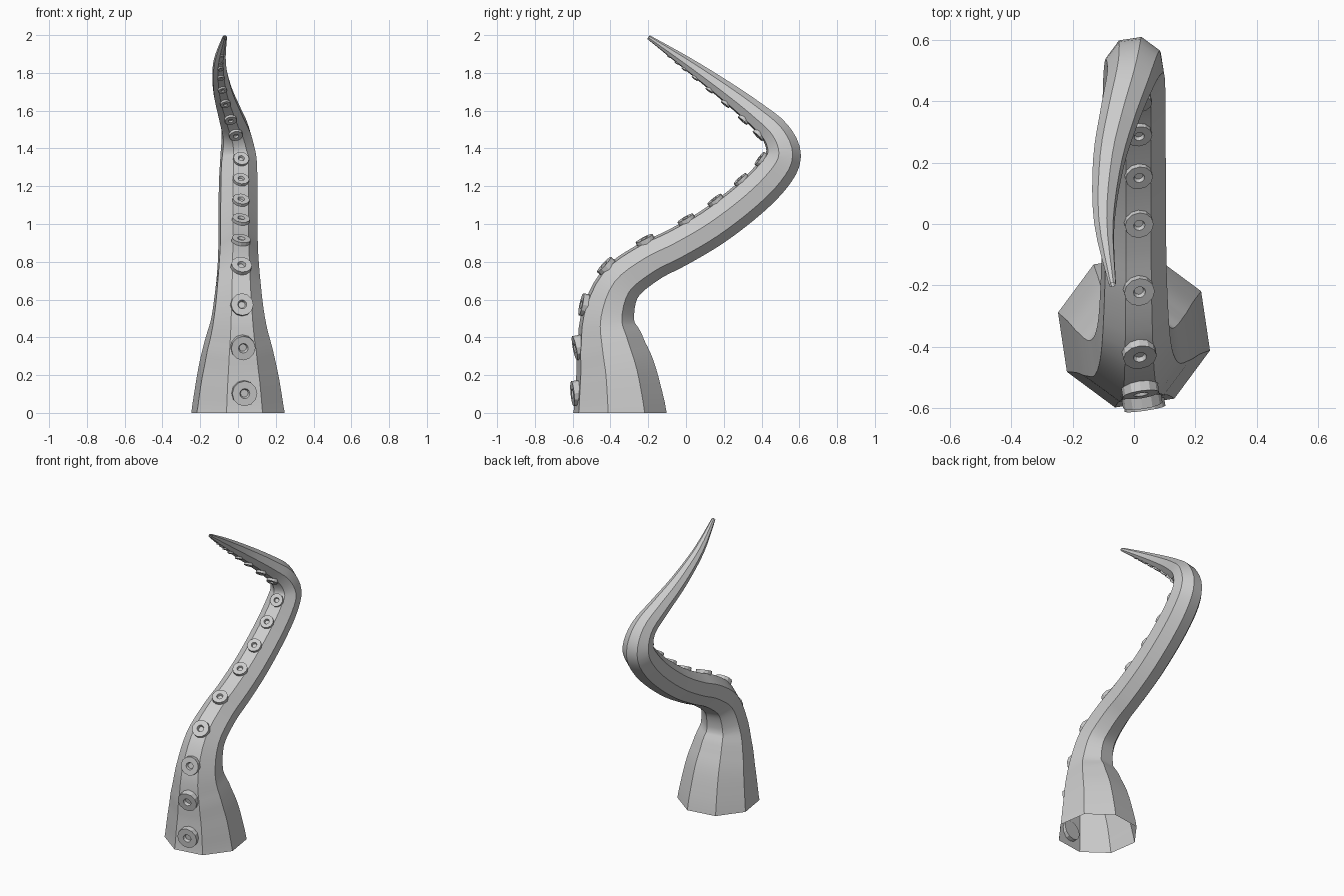
import bpy, bmesh, math
from mathutils import Vector, Matrix

if "Cube" in bpy.data.objects:
    bpy.data.objects.remove(bpy.data.objects["Cube"])

SIDES = 8
TWIST = math.radians(-14)
FACE = math.radians(278.5)      # direction of the flat that carries the suckers
APOTHEM = math.cos(math.pi / SIDES)

# centre line of the arm: x, y, z, radius
PATH = [
    (0, -.35, 0, .255), (0, -.37, .2, .222), (0, -.398, .35, .188),
    (0, -.415, .5, .147), (0, -.355, .675, .123), (0, -.205, .795, .112),
    (0, -.047, .875, .108), (0, .14, .985, .107), (0, .33, 1.13, .106),
    (.001, .46, 1.26, .104), (.001, .515, 1.365, .097), (-.01, .475, 1.48, .08),
    (-.045, .36, 1.588, .066), (-.083, .2, 1.712, .052), (-.097, 0, 1.855, .034),
    (-.07, -.198, 1.989, .012),
]
# suckers: y, z, radius
SUCKERS = [
    (-.595, .1, .067), (-.585, .35, .065), (-.535, .575, .06), (-.41, .77, .055),
    (-.22, .91, .05), (0, 1.02, .047), (.16, 1.12, .045), (.29, 1.23, .043),
    (.39, 1.35, .042), (.39, 1.475, .036), (.315, 1.565, .032), (.225, 1.66, .027),
    (.145, 1.735, .023), (.07, 1.79, .019), (.01, 1.835, .016),
    (-.04, 1.87, .013), (-.08, 1.905, .011),
]


def sample(t):
    """Smooth curve through PATH, returns position and radius."""
    i = min(int(t), len(PATH) - 2)
    f = t - i
    a, b, c, d = (Vector(PATH[max(0, min(len(PATH) - 1, i + k))]) for k in (-1, 0, 1, 2))
    p = .5 * (2 * b + (c - a) * f + (2 * a - 5 * b + 4 * c - d) * f * f
              + (3 * b - a - 3 * c + d) * f ** 3)
    return p.xyz, p[3]


def frame(t):
    """Position, radius, tangent, side and back directions."""
    pos, r = sample(t)
    end = len(PATH) - 1
    tan = (sample(min(t + .02, end))[0] - sample(max(t - .02, 0))[0]).normalized()
    if t == 0:
        tan = Vector((0, 0, 1))
    side = Vector((1, 0, 0))
    side = (side - tan * side.dot(tan)).normalized()
    return pos, r, tan, side, tan.cross(side)


def make_object(name, bm):
    mesh = bpy.data.meshes.new(name)
    bm.to_mesh(mesh)
    bm.free()
    obj = bpy.data.objects.new(name, mesh)
    bpy.context.collection.objects.link(obj)
    return obj


def bridge(bm, a, b):
    n = len(a)
    for k in range(n):
        bm.faces.new((a[k], a[(k + 1) % n], b[(k + 1) % n], b[k]))


# tapering eight-sided arm, open at the base
bm = bmesh.new()
STEPS = 4
rings = []
for s in range((len(PATH) - 1) * STEPS + 1):
    pos, r, tan, side, back = frame(s / STEPS)
    angles = [TWIST + k * math.tau / SIDES for k in range(SIDES)]
    rings.append([bm.verts.new(pos + r * (side * math.cos(a) + back * math.sin(a)))
                  for a in angles])
for a, b in zip(rings, rings[1:]):
    bridge(bm, a, b)
arm = make_object("tentacle_arm", bm)
bpy.context.view_layer.objects.active = arm
arm.select_set(True)
bpy.ops.object.shade_smooth_by_angle(angle=math.radians(30))

# candidate seats on the sucker flat
seats = []
for s in range((len(PATH) - 1) * 20 + 1):
    pos, r, tan, side, back = frame(s / 20)
    out = side * math.cos(FACE) + back * math.sin(FACE)
    seats.append((pos + out * r * APOTHEM, out, tan))


# sucker: short disc with a sunken centre
def add_sucker(index, y, z, size):
    p, out, tan = min(seats, key=lambda q: (q[0].y - y) ** 2 + (q[0].z - z) ** 2)
    bm = bmesh.new()
    loops = []
    for rad, h in ((1, -.25), (1, .4), (.4, .4), (.3, .12)):
        loops.append([bm.verts.new((rad * math.cos(k * math.tau / 12),
                                    rad * math.sin(k * math.tau / 12), h))
                      for k in range(12)])
    for a, b in zip(loops, loops[1:]):
        bridge(bm, a, b)
    bm.faces.new(loops[0][::-1])
    bm.faces.new(loops[-1])
    obj = make_object(f"sucker_{index:02d}", bm)
    rot = Matrix((tan.cross(out), -tan, out)).transposed()
    if rot.determinant() < 0:
        rot = Matrix((-tan.cross(out), -tan, out)).transposed()
    obj.matrix_world = Matrix.Translation(p) @ rot.to_4x4() @ Matrix.Scale(size, 4)


for i, s in enumerate(SUCKERS):
    add_sucker(i + 1, *s)
